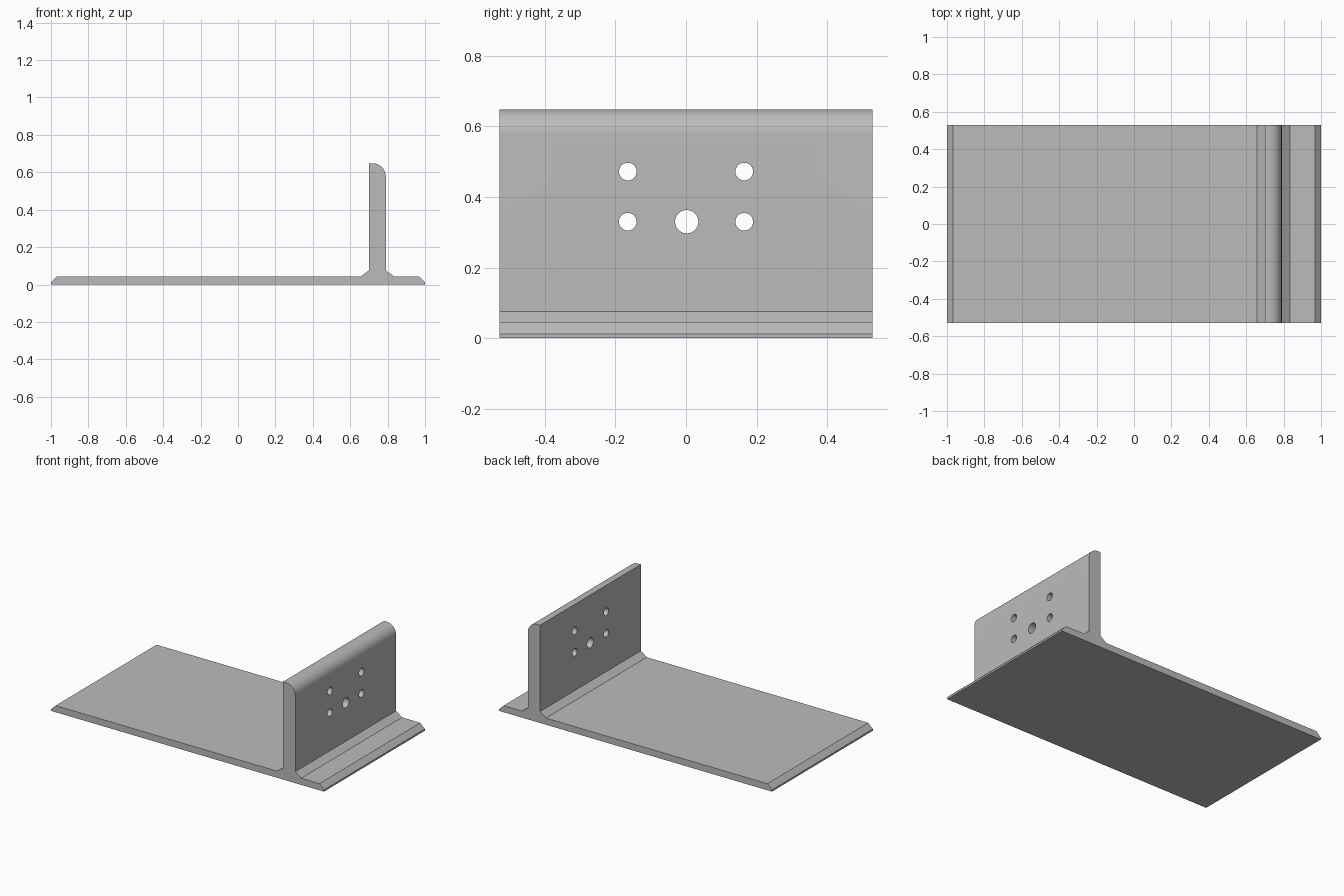
import bpy, bmesh, math

if "Cube" in bpy.data.objects:
    bpy.data.objects.remove(bpy.data.objects["Cube"])

DEPTH = 1.056
WALL_L, WALL_R, TOP = 0.70, 0.79, 0.648
RADIUS = 0.07

grey = bpy.data.materials.new("plain grey")
grey.diffuse_color = (0.5, 0.5, 0.5, 1)
grey.use_nodes = True
grey.node_tree.nodes["Principled BSDF"].inputs["Base Color"].default_value = grey.diffuse_color

# Bracket cross-section: chamfered base, flared wall foot, rounded wall top
profile = [(-1, 0), (1, 0), (1, 0.012), (0.967, 0.044), (0.833, 0.044), (WALL_R, 0.076)]
for i in range(13):
    a = math.radians(90 * i / 12)
    profile.append((WALL_R - RADIUS + RADIUS * math.cos(a), TOP - RADIUS + RADIUS * math.sin(a)))
profile += [(WALL_L, TOP), (WALL_L, 0.076), (0.657, 0.044), (-0.967, 0.044), (-1, 0.012)]

bm = bmesh.new()
face = bm.faces.new([bm.verts.new((x, -DEPTH / 2, z)) for x, z in profile])
ext = bmesh.ops.extrude_face_region(bm, geom=[face])
bmesh.ops.translate(bm, vec=(0, DEPTH, 0),
                    verts=[v for v in ext["geom"] if isinstance(v, bmesh.types.BMVert)])
bmesh.ops.recalc_face_normals(bm, faces=bm.faces)
mesh = bpy.data.meshes.new("bracket")
bm.to_mesh(mesh)
bm.free()
bracket = bpy.data.objects.new("bracket", mesh)
bpy.context.collection.objects.link(bracket)
mesh.materials.append(grey)

# Bolt holes and the larger centre hole through the wall
holes = [(y, z, 0.025) for y in (-0.165, 0.165) for z in (0.33, 0.472)] + [(0.002, 0.33, 0.033)]
cutters = []
for y, z, r in holes:
    bpy.ops.mesh.primitive_cylinder_add(vertices=40, radius=r, depth=0.3,
                                        location=((WALL_L + WALL_R) / 2, y, z),
                                        rotation=(0, math.pi / 2, 0))
    cutter = bpy.context.object
    cutter.name = "hole_cutter"
    cutter.hide_render = True
    cutter.data.materials.append(grey)
    cutters.append(cutter)
    mod = bracket.modifiers.new("hole", 'BOOLEAN')
    mod.operation, mod.solver, mod.object = 'DIFFERENCE', 'EXACT', cutter

# Apply the cuts, drop the cutters and smooth the round surfaces
bpy.ops.object.select_all(action='DESELECT')
bracket.select_set(True)
bpy.context.view_layer.objects.active = bracket
for mod in list(bracket.modifiers):
    bpy.ops.object.modifier_apply(modifier=mod.name)
for cutter in cutters:
    bpy.data.objects.remove(cutter)
bpy.ops.object.shade_smooth_by_angle(angle=math.radians(25))
